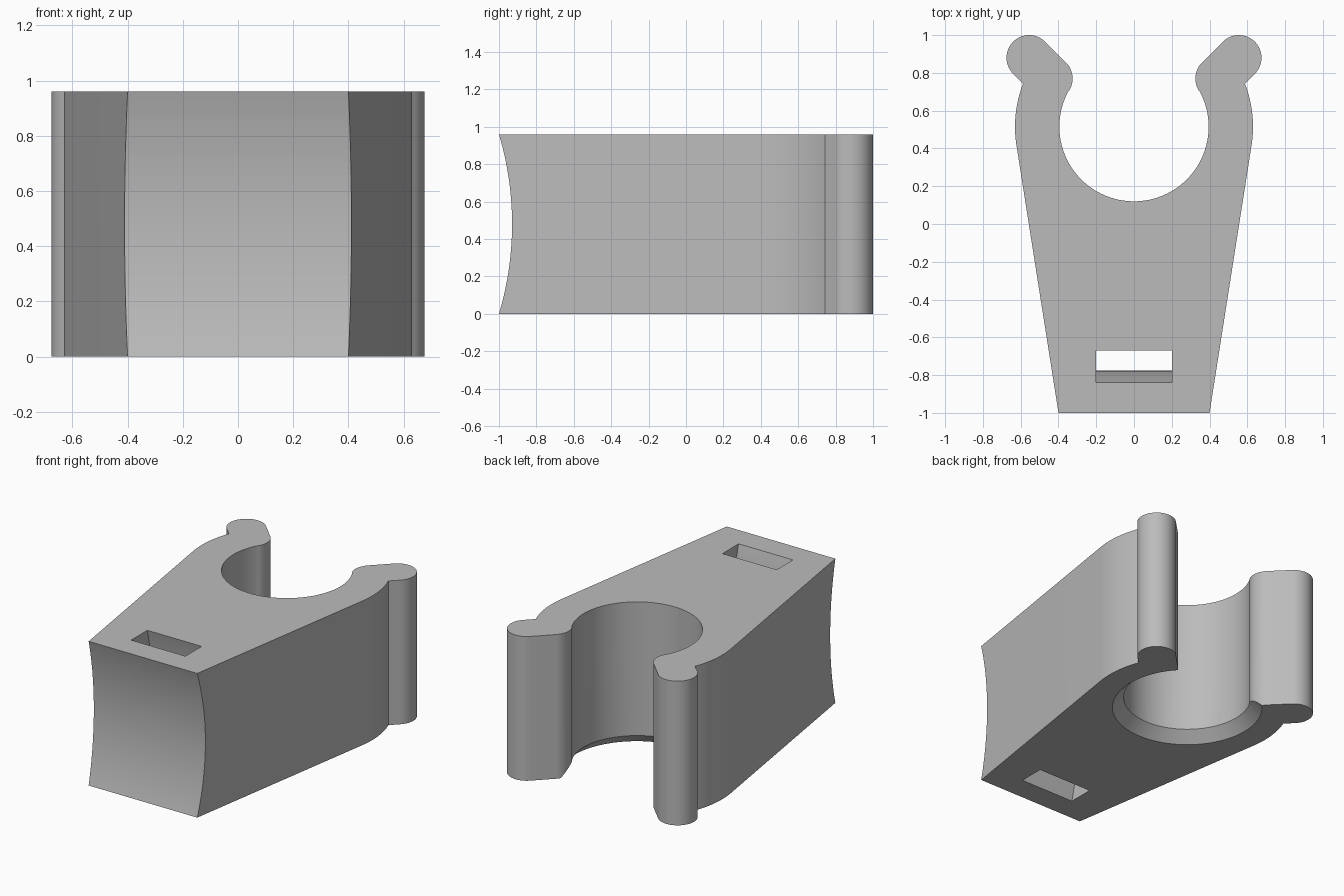
import bpy, bmesh
from math import radians, cos, sin, sqrt

cube = bpy.data.objects.get("Cube")
if cube:
    bpy.data.objects.remove(cube, do_unlink=True)

HEIGHT = 0.96
HOLE_Y, HOLE_R, ARM_R, LIP_R = 0.515, 0.395, 0.63, 0.12

grey = bpy.data.materials.new("plain_grey")
grey.use_nodes = True
colour = (0.5, 0.5, 0.5, 1)
grey.diffuse_color = colour
grey.node_tree.nodes["Principled BSDF"].inputs["Base Color"].default_value = colour


def arc(cx, cy, r, start, end, steps):
    angles = [radians(start + (end - start) * i / steps) for i in range(steps + 1)]
    return [(cx + r * cos(a), cy + r * sin(a)) for a in angles]


def make_object(name, bm):
    bmesh.ops.recalc_face_normals(bm, faces=bm.faces)
    mesh = bpy.data.meshes.new(name)
    bm.to_mesh(mesh)
    bm.free()
    mesh.materials.append(grey)
    obj = bpy.data.objects.new(name, mesh)
    bpy.context.collection.objects.link(obj)
    return obj


def prism(name, points, offset):
    """Closed profile of 3D points, extruded along an offset."""
    bm = bmesh.new()
    face = bm.faces.new([bm.verts.new(p) for p in points])
    extruded = bmesh.ops.extrude_face_region(bm, geom=[face])["geom"]
    verts = [v for v in extruded if isinstance(v, bmesh.types.BMVert)]
    bmesh.ops.translate(bm, verts=verts, vec=offset)
    if not face.is_valid or len([f for f in bm.faces if len(f.verts) > 4]) < 2:
        bm.faces.new(bm.verts[:len(points)])
    return make_object(name, bm)


# Clip outline: tapered side, arm, rounded lip, then round seat
half = [(0.392, -1.05)]
half += arc(0, HOLE_Y, ARM_R, -9, 21.2, 16)
half += arc(0.555, 0.88, LIP_R, -45, 135, 40)
half += arc(0.445, 0.77, LIP_R, 135, 209.8, 18)
half += arc(0, HOLE_Y, HOLE_R, 29.8, -90, 60)[1:]
outline = half + [(-x, y) for x, y in reversed(half[:-1])]
clip = prism("clip_body", [(x, y, 0) for x, y in outline], (0, 0, HEIGHT))

# Concave front and the curved strap slot share one centre
front_r = 1.68
mid = HEIGHT / 2
centre_y = -1 - sqrt(front_r ** 2 - mid ** 2)


def curve(r, start, end):
    return arc(centre_y, mid, r, start, end, 60)


front = prism("front_cutter", [(-1, y, z) for y, z in curve(front_r, -25, 25)], (2, 0, 0))
slot_profile = curve(1.835, -20, 20) + curve(2.0, 20, -20)
slot = prism("slot_cutter", [(-0.2, y, z) for y, z in slot_profile], (0.4, 0, 0))

# Chamfer under the round seat
bm = bmesh.new()
bmesh.ops.create_cone(bm, cap_ends=True, segments=180, radius1=0.545, radius2=0.345, depth=0.2)
bmesh.ops.translate(bm, verts=bm.verts, vec=(0, HOLE_Y, 0.02))
chamfer = make_object("chamfer_cutter", bm)

bpy.ops.object.select_all(action="DESELECT")
clip.select_set(True)
bpy.context.view_layer.objects.active = clip
for cutter in (front, slot, chamfer):
    cutter.hide_render = True
    mod = clip.modifiers.new(cutter.name, "BOOLEAN")
    mod.operation = "DIFFERENCE"
    mod.solver = "EXACT"
    mod.object = cutter
    bpy.ops.object.modifier_apply(modifier=mod.name)
    bpy.data.objects.remove(cutter, do_unlink=True)

bpy.ops.object.shade_smooth_by_angle(angle=radians(25))
